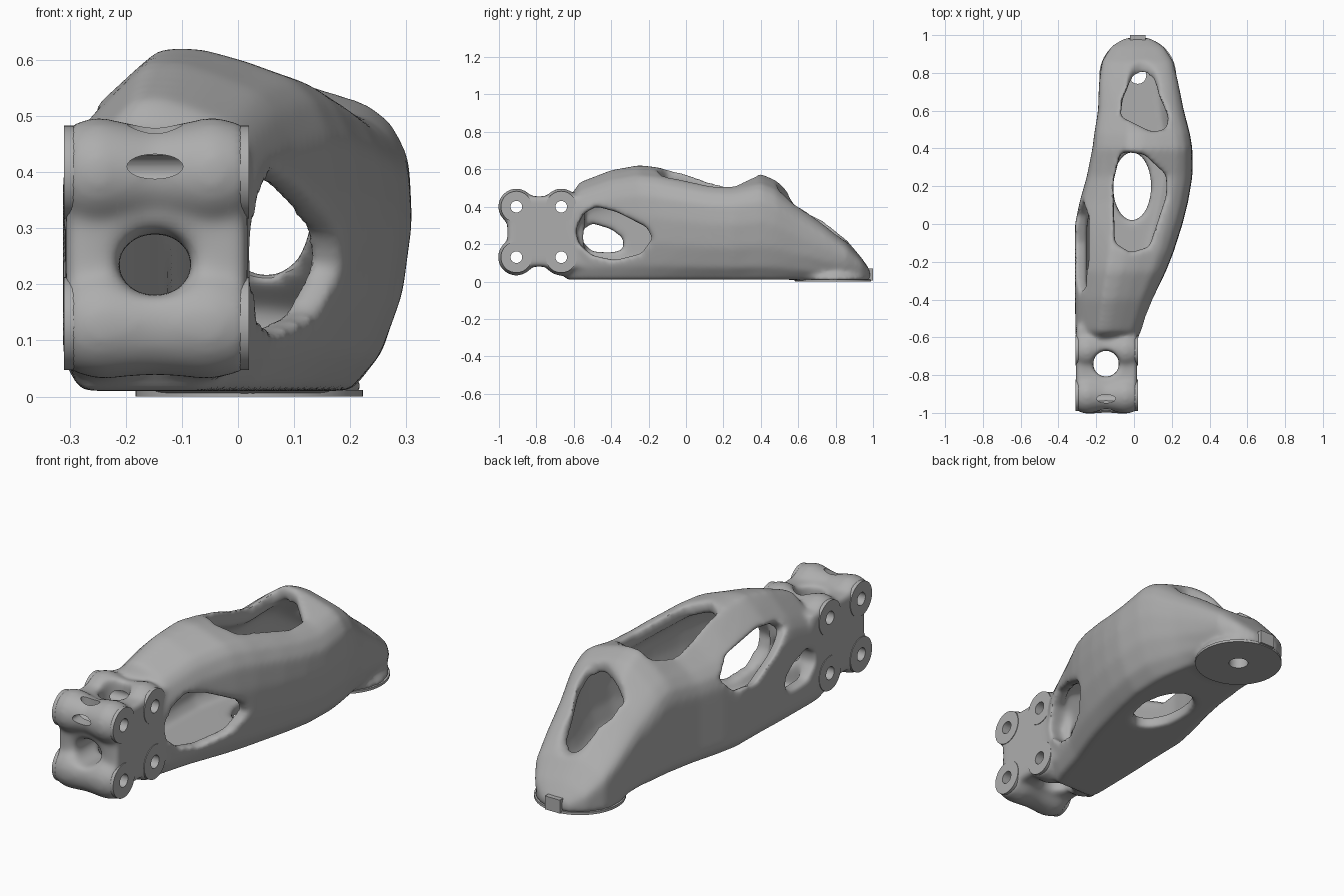
import bpy
import bmesh
from math import cos, sin, pi
from mathutils import Vector

if "Cube" in bpy.data.objects:
    bpy.data.objects.remove(bpy.data.objects["Cube"])

grey = bpy.data.materials.new("cast_grey")
grey.use_nodes = True
grey.diffuse_color = (0.42, 0.42, 0.42, 1)
grey.node_tree.nodes["Principled BSDF"].inputs["Base Color"].default_value = grey.diffuse_color


def loft(name, rings):
    """Closed skin over a row of rings with equal point counts."""
    bm = bmesh.new()
    rows = [[bm.verts.new(p) for p in ring] for ring in rings]
    n = len(rows[0])
    for a, b in zip(rows, rows[1:]):
        for i in range(n):
            j = (i + 1) % n
            bm.faces.new((a[i], a[j], b[j], b[i]))
    bm.faces.new(rows[0])
    bm.faces.new(rows[-1])
    bmesh.ops.recalc_face_normals(bm, faces=bm.faces)
    mesh = bpy.data.meshes.new(name)
    bm.to_mesh(mesh)
    bm.free()
    obj = bpy.data.objects.new(name, mesh)
    bpy.context.collection.objects.link(obj)
    mesh.materials.append(grey)
    return obj


def prism(name, outline, axis, lo, hi):
    """Extrude a 2D outline along an axis; outline holds the other two coordinates in order."""
    def place(p, level):
        co = list(p)
        co.insert(axis, level)
        return Vector(co)
    return loft(name, [[place(p, level) for p in outline] for level in (lo, hi)])


def oval(cu, cv, ru, rv=None, n=40):
    rv = rv or ru
    return [(cu + ru * cos(2 * pi * i / n), cv + rv * sin(2 * pi * i / n)) for i in range(n)]


def rect(u0, u1, v0, v1):
    return [(u0, v0), (u1, v0), (u1, v1), (u0, v1)]


def apply_modifier(obj, kind, **settings):
    mod = obj.modifiers.new(kind.lower(), kind)
    for key, value in settings.items():
        setattr(mod, key, value)
    bpy.ops.object.select_all(action='DESELECT')
    bpy.context.view_layer.objects.active = obj
    obj.select_set(True)
    bpy.ops.object.modifier_apply(modifier=mod.name)


def combine(obj, tool, operation, keep=False):
    apply_modifier(obj, 'BOOLEAN', operation=operation, object=tool, solver='EXACT')
    if not keep:
        bpy.data.objects.remove(tool)


def smooth(obj):
    bpy.ops.object.select_all(action='DESELECT')
    bpy.context.view_layer.objects.active = obj
    obj.select_set(True)
    bpy.ops.object.shade_smooth_by_angle(angle=0.7)


# Arm stations: y, right edge, left edge, top height
stations = [
    (-.64, -.3, 0, .42), (-.57, -.31, .04, .53), (-.4, -.312, .1, .595),
    (-.25, -.312, .17, .622), (-.15, -.312, .21, .61), (0, -.312, .258, .58),
    (.12, -.287, .288, .555), (.25, -.25, .31, .545), (.4, -.22, .31, .575),
    (.48, -.21, .297, .54), (.6, -.19, .265, .435), (.75, -.185, .235, .315),
    (.86, -.17, .21, .22), (.94, -.12, .16, .125), (.985, -.05, .09, .06)]
# Cross-section shared by every station, as fractions of width and height
section = [(.08, 0), (.8, 0), (.9, .12), (.97, .32), (1, .55), (.99, .74), (.93, .85), (.85, .91),
           (.66, .965), (.5, 1), (.36, 1), (.23, .91), (.1, .815), (.03, .74), (0, .64), (0, .1)]


def arm_ring(y, x0, x1, top, wall=0):
    x0, x1, top, base = x0 + wall, x1 - wall, top - wall, .01 + wall
    return [(x0 + u * (x1 - x0), y, base + v * (top - base)) for u, v in section]


arm = loft("bracket_arm", [arm_ring(*s) for s in stations])
cavity = loft("cavity", [arm_ring(*s, wall=.064) for s in stations[1:-2]])
combine(arm, cavity, 'DIFFERENCE')

# Flared lip where the arm meets the round foot
FOOT_X, FOOT_Y = .02, .787
flare = loft("flare", [[(x, y, z) for x, y in oval(FOOT_X, FOOT_Y, r)]
                       for r, z in ((.203, .003), (.203, .02), (.175, .055))])
combine(arm, flare, 'UNION')

# Clamp block: web plus four waisted lobes around the bolt axes
bolts = [(y, z) for y in (-.907, -.667) for z in (.13, .4)]
RIGHT, LEFT, MID = -.307, .017, -.148
combine(arm, prism("web", rect(-.955, -.54, .08, .455), 0, RIGHT, LEFT), 'UNION')
for y, z in bolts:
    waist = .078 if z > .2 else .092
    lobe = loft("lobe", [[(x, v, w) for v, w in oval(y, z, r)] for x, r in (
        (RIGHT, .085), (-.25, .1), (MID, waist), (-.045, .1), (LEFT, .085))])
    combine(arm, lobe, 'UNION')

# Openings through the block and the shell
side_window = [(-.59, .27), (-.55, .36), (-.48, .4), (-.37, .37), (-.21, .29),
               (-.18, .23), (-.24, .15), (-.38, .115), (-.5, .14), (-.57, .2)]
small_window = [(-.56, .22), (-.55, .28), (-.5, .31), (-.4, .28), (-.335, .23),
                (-.335, .17), (-.4, .155), (-.5, .16)]
shoulder_window = [(.12, .4), (.05, .31), (-.1, .29), (-.25, .37),
                   (-.36, .46), (-.33, .51), (-.2, .53), (.03, .49)]
top_window = [(-.1, -.1), (-.02, -.15), (.08, -.12), (.17, .15), (.17, .26),
              (.05, .37), (-.07, .38), (-.11, .22)]
back_window = [(.03, .775), (.1, .75), (.18, .57), (.17, .5), (.09, .49),
               (-.07, .57), (-.06, .66), (-.02, .75)]
openings = [
    ("block_front", oval(MID, .235, .066, .056), 1, -1.1, -.46),
    ("block_vertical", oval(MID, -.74, .07), 2, -.1, .7),
    ("side_window", side_window, 0, -.06, .4),
    ("small_window", small_window, 0, -.4, -.1),
    ("top_window", top_window, 2, .3, .8),
    ("floor_window", oval(-.01, .2, .1, .18), 2, -.1, .2),
    ("back_window", back_window, 2, .15, .8),
    ("back_dish", oval(.05, .31, .075, .095), 1, .55, .95)]
cutters = [prism(*spec) for spec in openings]
# The shoulder opening leans with the sloping wall; the front opening flares outward
cutters.append(loft("shoulder_window", [[(x, y, z + lean) for y, z in shoulder_window]
                                        for x, lean in ((-.45, .08), (-.1, -.09))]))
cutters.append(loft("front_flare", [[(x, y, z) for x, z in oval(MID, .245, ru, rv)]
                                    for y, ru, rv in ((-1.02, .11, .08), (-.92, .06, .05))]))
for cutter in cutters:
    combine(arm, cutter, 'DIFFERENCE')

# Fuse and soften into one organic casting
apply_modifier(arm, 'REMESH', mode='VOXEL', voxel_size=.011)
apply_modifier(arm, 'SMOOTH', factor=.5, iterations=24)

# Slot over the upper front lobe
combine(arm, prism("slot_front", oval(MID, .41, .05, .022, 24), 1, -1.1, -.9), 'DIFFERENCE')
combine(arm, prism("slot_top", oval(MID, -.925, .05, .022, 24), 2, .41, .6), 'DIFFERENCE')

# Bolt bosses on both sides, the round foot and its rear tab
parts = []
for side, lo, hi in (("right", -.31, -.28), ("left", -.01, .02)):
    for y, z in bolts:
        place = ("front_" if y < -.8 else "rear_") + ("lower" if z < .2 else "upper")
        parts.append(prism(f"{side}_{place}_boss", oval(y, z, .083), 0, lo, hi))
foot = prism("round_foot", oval(FOOT_X, FOOT_Y, .203, n=64), 2, 0, .012)
tab = prism("rear_tab", rect(-.02, .06, .93, 1), 2, .005, .07)
parts.append(foot)

# Bolt bores and the foot hole
bores = [prism("bore", oval(y, z, .031, n=32), 0, -.5, .06) for y, z in bolts]
bores.append(prism("foot_bore", oval(FOOT_X, FOOT_Y, .045, n=32), 2, -.1, .14))
for bore in bores:
    for part in [arm] + parts:
        along_x = bore is not bores[-1]
        if part is arm or (part is not foot) == along_x:
            combine(part, bore, 'DIFFERENCE', keep=True)
for bore in bores:
    bpy.data.objects.remove(bore)

for part in [arm, tab] + parts:
    smooth(part)
